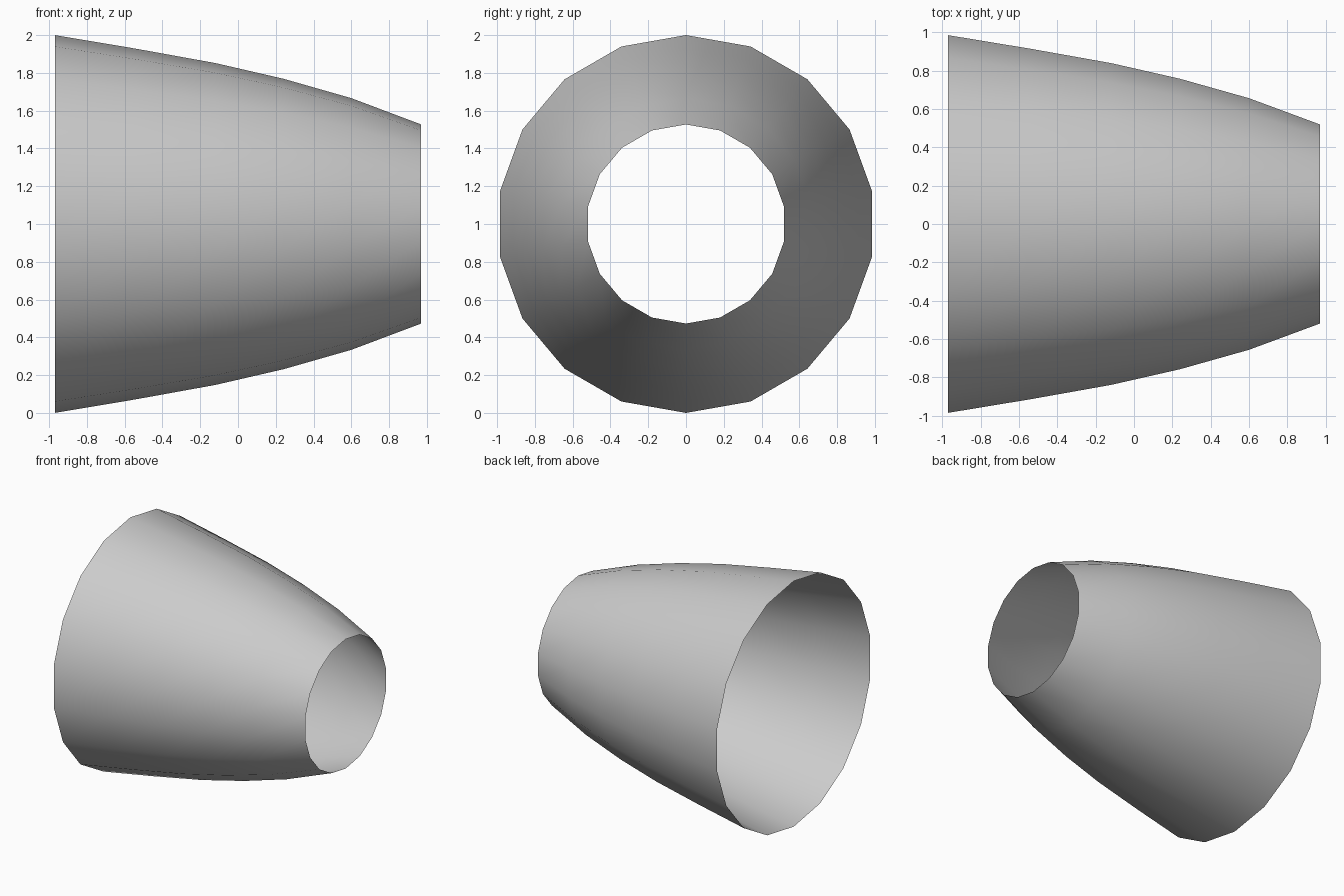
import bpy, bmesh
from math import sin, cos, tau

if "Cube" in bpy.data.objects:
    bpy.data.objects.remove(bpy.data.objects["Cube"])

SIDES = 18
# (x, radius) from the wide rim to the narrow rim
PROFILE = [(-0.97, 1.0), (-0.54, 0.928), (-0.12, 0.852),
           (0.24, 0.769), (0.6, 0.666), (0.97, 0.527)]

# Open tapered shell, lying along x
bm = bmesh.new()
rings = [[bm.verts.new((x, r * sin(tau * i / SIDES), 1 + r * cos(tau * i / SIDES)))
          for i in range(SIDES)] for x, r in PROFILE]
for a, b in zip(rings, rings[1:]):
    for i in range(SIDES):
        j = (i + 1) % SIDES
        face = bm.faces.new((a[i], a[j], b[j], b[i]))
        face.smooth = True
        face.normal_update()
        # Keep normals facing away from the axis
        c = face.calc_center_median()
        if face.normal.y * c.y + face.normal.z * (c.z - 1) < 0:
            face.normal_flip()

mesh = bpy.data.meshes.new("tapered_shell")
bm.to_mesh(mesh)
bm.free()
shell = bpy.data.objects.new("tapered_shell", mesh)
bpy.context.collection.objects.link(shell)
